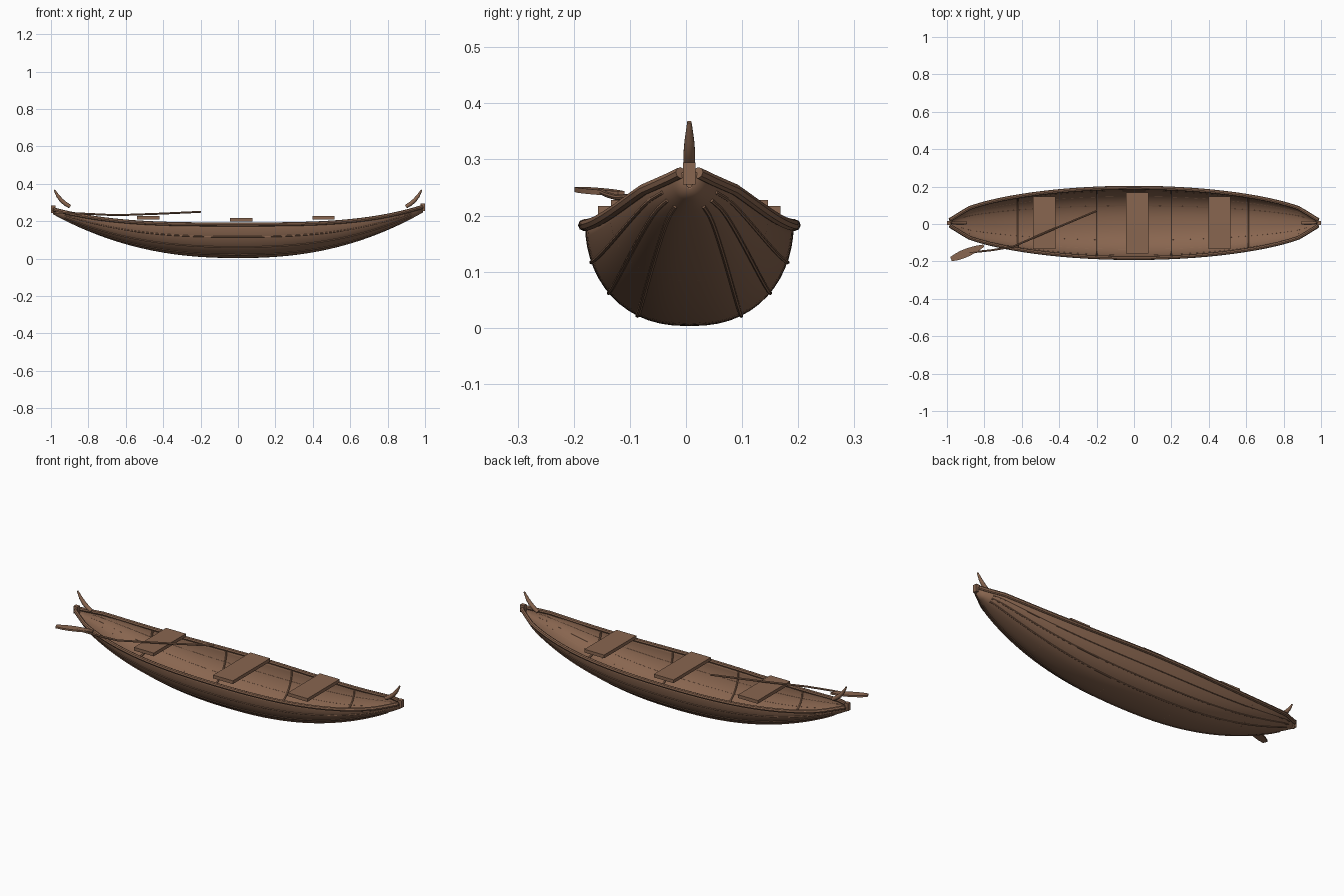
import bpy, bmesh, math
from mathutils import Vector

if "Cube" in bpy.data.objects:
    bpy.data.objects.remove(bpy.data.objects["Cube"], do_unlink=True)

MID = 0.006   # sideways offset of the hull centreline

wood = bpy.data.materials.new("brown wood")
wood.use_nodes = True
wood.diffuse_color = (0.25, 0.132, 0.079, 1)
wood.node_tree.nodes["Principled BSDF"].inputs["Base Color"].default_value = wood.diffuse_color


def finish(name, bm, smooth=True):
    me = bpy.data.meshes.new(name)
    bmesh.ops.recalc_face_normals(bm, faces=bm.faces)
    bm.to_mesh(me)
    bm.free()
    ob = bpy.data.objects.new(name, me)
    bpy.context.collection.objects.link(ob)
    me.materials.append(wood)
    bpy.ops.object.select_all(action='DESELECT')
    ob.select_set(True)
    bpy.context.view_layer.objects.active = ob
    if smooth:
        bpy.ops.object.shade_smooth_by_angle(angle=math.radians(40))
    return ob


def box(name, centre, size):
    bm = bmesh.new()
    bmesh.ops.create_cube(bm, size=1)
    for v in bm.verts:
        v.co = Vector(centre) + v.co * Vector(size)
    finish(name, bm, False)


def tube(name, pts, radii, sides=8, ref=(0, 1, 0)):
    """Round bar swept along a path, with capped ends."""
    bm = bmesh.new()
    rings = []
    for i, (p, r) in enumerate(zip(pts, radii)):
        d = (pts[min(i + 1, len(pts) - 1)] - pts[max(i - 1, 0)]).normalized()
        a = d.cross(Vector(ref)).normalized()
        b = d.cross(a)
        rings.append([bm.verts.new(p + r * (a * math.cos(k * math.tau / sides)
                                            + b * math.sin(k * math.tau / sides)))
                      for k in range(sides)])
    for r0, r1 in zip(rings, rings[1:]):
        for k in range(sides):
            n = (k + 1) % sides
            bm.faces.new((r0[k], r0[n], r1[n], r1[k]))
    bm.faces.new(rings[0])
    bm.faces.new(rings[-1])
    finish(name, bm)


# Hull shape: width, keel and sheer lines along the length
def sheer(x):
    return 0.183 + (0.098 if x > 0 else 0.084) * abs(x) ** 3.3


def keel(x):
    return 0.003 + (0.25 if x > 0 else 0.24) * abs(x) ** 2.3


def half_width(x):
    return min(0.186 * (1 - x * x) ** 0.59, 0.004 + 0.62 * (1 - abs(x)))


def hull_point(x, u, grow=0.0):
    t = abs(u) * math.pi / 2
    side = math.copysign(1, u)
    y = side * (half_width(x) + grow) * math.sin(t) ** 0.85
    z = sheer(x) - (sheer(x) - keel(x) + grow) * math.cos(t)
    return Vector((x, MID + y, z))


def steps(a, b, n):
    return [a + (b - a) * i / n for i in range(n + 1)]


# Hull shell
bm = bmesh.new()
grid = [[bm.verts.new(hull_point(x, u)) for u in steps(-1, 1, 28)]
        for x in steps(-0.99, 0.99, 56)]
for c0, c1 in zip(grid, grid[1:]):
    for j in range(len(c0) - 1):
        bm.faces.new((c0[j], c0[j + 1], c1[j + 1], c1[j]))
hull = finish("hull", bm)
if min(hull.data.polygons, key=lambda p: p.center.z).normal.z > 0:
    hull.data.flip_normals()
shell = hull.modifiers.new("thickness", 'SOLIDIFY')
shell.thickness = 0.003
shell.offset = -1

# Gunwale rails and outer stringers on both sides
for side, word in ((1, "left"), (-1, "right")):
    path = [hull_point(x, side, 0.002) for x in steps(-0.985, 0.985, 56)]
    tube(word + "_gunwale", path, [0.0105] * len(path))
    for n, u in enumerate((0.29, 0.53, 0.76)):
        path = [hull_point(x, side * u) for x in steps(-0.925, 0.925, 56)]
        tube(f"{word}_stringer_{n + 1}", path, [0.0037] * len(path), 6)

# Inner ribs
for n, x in enumerate((-0.62, -0.2, 0.2, 0.61)):
    path = [hull_point(x, u, -0.005) for u in steps(-0.97, 0.97, 28)]
    tube(f"rib_{n + 1}", path, [0.005] * len(path), 6, (1, 0, 0))

# Bench seats
for name, x, z, length in (("rear_seat", -0.48, 0.219, 0.28),
                           ("middle_seat", 0.018, 0.208, 0.325),
                           ("bow_seat", 0.457, 0.219, 0.28)):
    box(name, (x, MID, z), (0.12, length, 0.018))

# End posts and curved horns
for s, word in ((1, "bow"), (-1, "stern")):
    box(word + "_post", (s * 0.988, MID, 0.275 if s > 0 else 0.263), (0.024, 0.022, 0.04))
    path = [(0.898, 0.278), (0.92, 0.291), (0.943, 0.31), (0.962, 0.333), (0.982, 0.367)]
    tube(word + "_horn", [Vector((s * x, MID, z)) for x, z in path],
         [0.010, 0.011, 0.011, 0.009, 0.004], 10)

# Paddle: bent shaft and flat leaf blade
shaft = [(-0.88, -0.153, 0.243), (-0.76, -0.14, 0.237), (-0.65, -0.122, 0.232),
         (-0.42, -0.023, 0.24), (-0.2, 0.07, 0.25)]
tube("paddle_shaft", [Vector(p) for p in shaft], [0.0052] * len(shaft))
bm = bmesh.new()
along = Vector((0.92, 0.38, -0.04)).normalized()
across = Vector((-0.38, 0.92, 0)).normalized()
start = Vector((-0.978, -0.188, 0.242))
widths = [0.012, 0.019, 0.022, 0.022, 0.019, 0.014, 0.006]
lines = [start + along * 0.19 * i / 6 for i in range(7)]
outline = [p + across * w for p, w in zip(lines, widths)]
outline += [p - across * w for p, w in reversed(list(zip(lines, widths)))]
face = bm.faces.new([bm.verts.new(p) for p in outline])
top = bmesh.ops.extrude_face_region(bm, geom=[face])
bmesh.ops.translate(bm, vec=(0, 0, 0.009),
                    verts=[g for g in top["geom"] if isinstance(g, bmesh.types.BMVert)])
finish("paddle_blade", bm)
